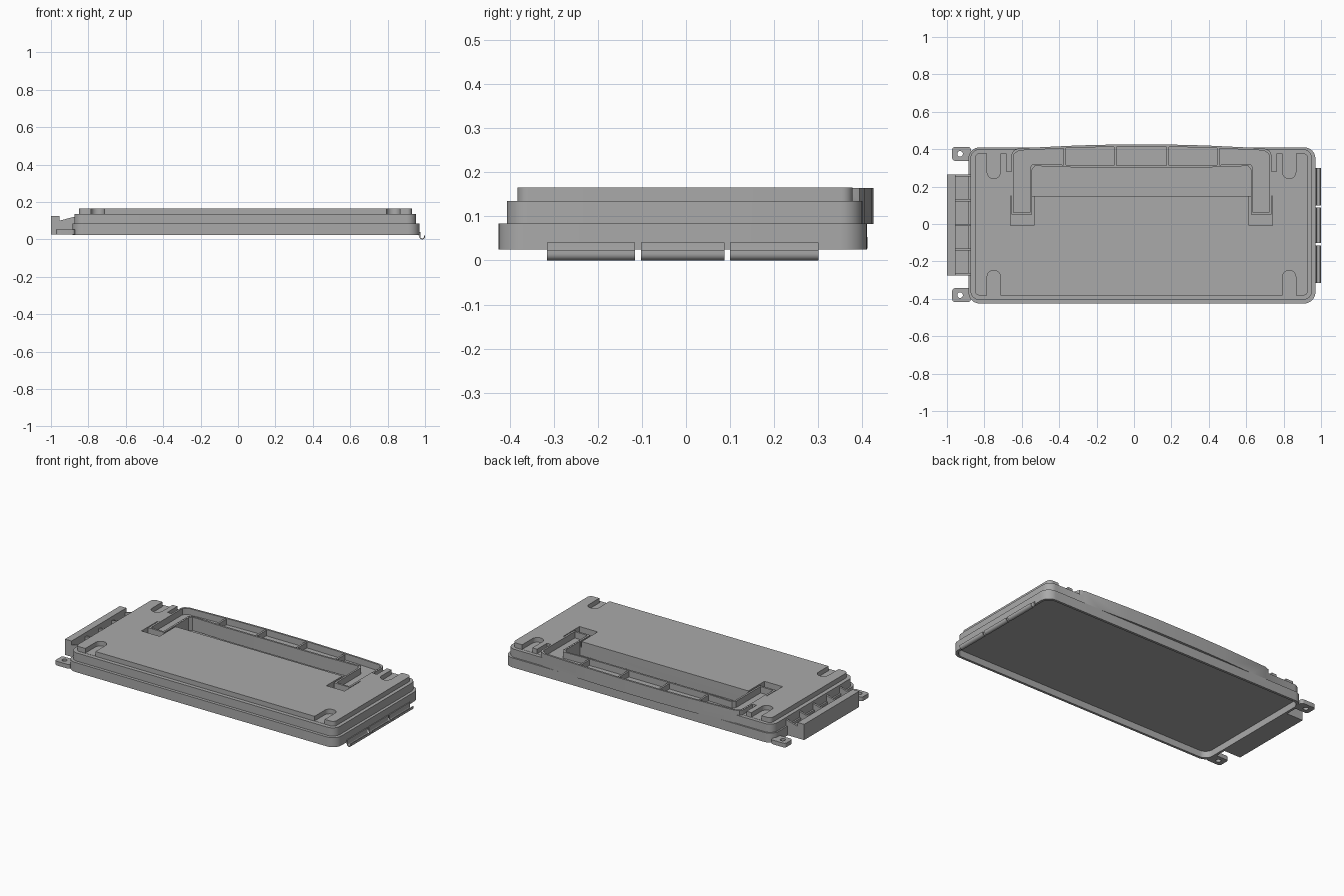
import bpy, bmesh
from math import cos, sin, pi, radians

if "Cube" in bpy.data.objects:
    bpy.data.objects.remove(bpy.data.objects["Cube"])

grey = bpy.data.materials.new("mid grey")
grey.use_nodes = True
grey.diffuse_color = (0.4, 0.4, 0.4, 1)
grey.node_tree.nodes["Principled BSDF"].inputs["Base Color"].default_value = (0.4, 0.4, 0.4, 1)

C = 0.04  # x of the case's mirror plane


def prism(name, pts, lo, hi, axis="z"):
    """Extrude a closed outline along z, or an (x, z) outline along y."""
    bm = bmesh.new()
    place = (lambda p: (p[0], p[1], lo)) if axis == "z" else (lambda p: (p[0], lo, p[1]))
    face = bm.faces.new([bm.verts.new(place(p)) for p in pts])
    out = bmesh.ops.extrude_face_region(bm, geom=[face])
    step = (0, 0, hi - lo) if axis == "z" else (0, hi - lo, 0)
    bmesh.ops.translate(bm, vec=step, verts=[v for v in out["geom"] if isinstance(v, bmesh.types.BMVert)])
    bmesh.ops.recalc_face_normals(bm, faces=bm.faces)
    mesh = bpy.data.meshes.new(name)
    bm.to_mesh(mesh)
    bm.free()
    ob = bpy.data.objects.new(name, mesh)
    bpy.context.collection.objects.link(ob)
    mesh.materials.append(grey)
    return ob


def rounded(x0, x1, y0, y1, r, n=8):
    pts = []
    for k, (x, y) in enumerate([(x1 - r, y1 - r), (x0 + r, y1 - r), (x0 + r, y0 + r), (x1 - r, y0 + r)]):
        for i in range(n + 1):
            a = (k + i / n) * pi / 2
            pts.append((x + r * cos(a), y + r * sin(a)))
    return pts


def box(name, x0, x1, y0, y1, z0, z1):
    return prism(name, [(x0, y0), (x1, y0), (x1, y1), (x0, y1)], z0, z1)


def boolean(target, tool, op):
    """Apply a boolean and discard the tool."""
    mod = target.modifiers.new("cut", "BOOLEAN")
    mod.solver = "EXACT"
    mod.operation = op
    mod.object = tool
    dg = bpy.context.evaluated_depsgraph_get()
    mesh = bpy.data.meshes.new_from_object(target.evaluated_get(dg))
    target.modifiers.clear()
    target.data = mesh
    bpy.data.objects.remove(tool)


def cut(target, tool):
    boolean(target, tool, "DIFFERENCE")


def add(target, tool):
    boolean(target, tool, "UNION")


def mirrored(half):
    return half + [(2 * C - x, y) for x, y in reversed(half)]


def handle_outline(t):
    """U-shaped bowed handle, inset by t."""
    outer = mirrored([(-.655 + t, .05 + t), (-.655 + t, .37), (-.645 + t, .393 - t),
                      (-.615, .405 - t), (-.3, .42 - t), (-.1, .425 - t)])
    inner = mirrored([(-.545 - t, .05 + t), (-.545 - t, .29 + t), (-.53 - t, .31 + t), (-.3, .302 + t)])
    return outer + inner[::-1]


# Case: three stepped tiers
case = prism("case", rounded(-.885, .97, -.425, .41, .06), .025, .084)
add(case, prism("middle_tier", rounded(-.875, .952, -.406, .40, .05), .07, .135))
add(case, prism("top_tier", rounded(-.85, .93, -.382, .378, .025), .12, .165))

# Grip well, foot slots and gaps beside the handle
cut(case, prism("grip_well", rounded(-.55, .63, .15, .315, .01), .078, .2))
for s in (-1, 1):
    def span(a, b):
        return sorted((C + s * a, C + s * b))
    cut(case, box("foot_slot", *span(.575, .7), -.008, .15, .128, .2))
    cut(case, box("handle_gap", *span(.69, .722), .28, .45, .136, .2))

# Handle with hollow top and dividing ribs
add(case, prism("handle", handle_outline(0), .082, .1645))
cut(case, prism("handle_pocket", handle_outline(.012), .125, .2))
for x in (-.41, -.14, .14, .41):
    add(case, box("handle_rib", C + x - .006, C + x + .006, .306, .416, .12, .16))

# Four rounded locating notches
for s in (-1, 1):
    x = C + s * .79
    cut(case, prism("front_notch", rounded(x - .035, x + .035, -.46, -.248, .034), .1362, .2))
    cut(case, prism("back_notch", rounded(x - .035, x + .035, .243, .46, .034), .1362, .2))

# Hollow underside inside the skirt
cut(case, prism("underside", rounded(-.87, .955, -.41, .395, .05), 0, .066))
parts = [case]

# Mounting ears with screw holes
for name, y in (("front_ear", -.38), ("back_ear", .375)):
    ear = prism(name, rounded(-.972, -.872, y - .037, y + .037, .015), .027, .053)
    cut(ear, prism("screw_hole", rounded(-.945, -.915, y - .015, y + .015, .0149), 0, .1))
    parts.append(ear)

# Connector bar on the right end, with shelf and sloped ribs
parts.append(box("connector_bar", -1, -.955, -.275, .265, .027, .125))
parts.append(box("connector_shelf", -.956, -.872, -.275, .265, .027, .07))
for y in (-.269, -.137, -.005, .127, .259):
    parts.append(prism("connector_rib", [(-.956, .065), (-.872, .065), (-.872, .122), (-.956, .1)],
                       y - .006, y + .006, "y"))

# Curled clips on the left end
curl = [(.985 + .015 * cos(a), .015 + .015 * sin(a)) for a in [pi + i * pi / 10 for i in range(11)]]
curl_in = [(.985 + .010 * cos(a), .015 + .010 * sin(a)) for a in [2 * pi - i * pi / 10 for i in range(11)]]
profile = [(.963, .04), (.963, .028)] + curl + [(1, .022), (.995, .022)] + curl_in + [(.975, .04)]
for y0, y1 in ((-.315, -.116), (-.102, .087), (.1, .3)):
    parts.append(prism("end_clip", profile, y0, y1, "y"))

# Shade curved walls smooth, keep edges sharp
bpy.ops.object.select_all(action="DESELECT")
for ob in parts:
    ob.select_set(True)
bpy.context.view_layer.objects.active = case
bpy.ops.object.shade_smooth_by_angle(angle=radians(30))
